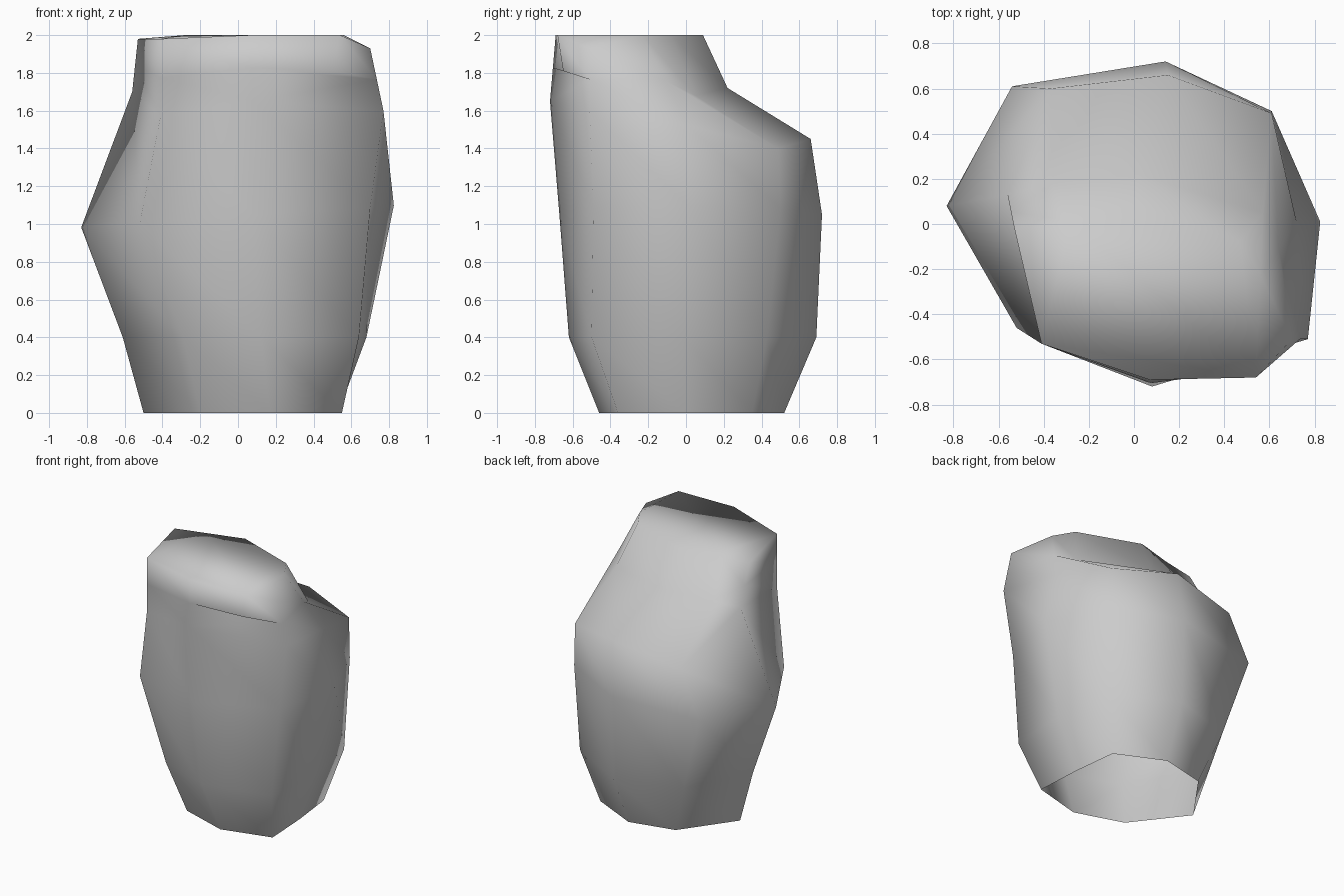
import bpy
import bmesh
from mathutils import Vector

cube = bpy.data.objects.get("Cube")
if cube:
    bpy.data.objects.remove(cube, do_unlink=True)

# Stone colour
stone = bpy.data.materials.new("stone grey")
stone.use_nodes = True
grey = (0.6, 0.6, 0.6, 1.0)
stone.diffuse_color = grey
stone.node_tree.nodes["Principled BSDF"].inputs["Base Color"].default_value = grey

# Eight-sided cross-sections, clockwise from the -x corner
W, NW, N, NE, E, SE, S, SW = range(8)
BASE = [(-.5, .05), (-.22, .44), (.13, .52), (.49, .35),
        (.53, 0), (.55, -.36), (.17, -.46), (-.2, -.34)]
FOOT = [(-.61, .05), (-.36, .54), (.14, .69), (.61, .43),
        (.68, -.02), (.64, -.5), (.12, -.62), (-.29, -.47)]
BELLY = [(-.83, .08), (-.54, .61), (.14, .72), (.61, .5),
         (.825, .01), (.7, -.49), (.08, -.67), (-.52, -.46)]
SHOULDER = [(-.56, .13), (-.37, .6), (.15, .66), (.61, .49),
            (.72, .01), (.77, -.51), (.08, -.72), (-.41, -.53)]
TOP = [(-.53, -.02), (-.28, .01), (0, .09), (.47, -.08),
       (.56, -.23), (.7, -.51), (.07, -.69), (-.41, -.53)]

# Shoulder heights: high at the front, sloping down to the back
SHOULDER_Z = [1.7, 1.35, 1.45, 1.4, 1.52, 1.6, 1.65, 1.57]

# Foot of the crown, where its back meets the sloping shoulder
CROWN_FOOT = {NW: (-.36, .18, 1.72), N: (.02, .22, 1.72), NE: (.57, .05, 1.68)}

# Jutting front corner of the crown, halfway up and at the rim
CORNER = [(.5, -.65, 1.81), (.54, -.68, 2)]


def section(outline, heights):
    """Place a flat outline at the given corner heights."""
    return [Vector((x, y, z)) for (x, y), z in zip(outline, heights)]


shoulder = section(SHOULDER, SHOULDER_Z)
top = section(TOP, [2] * 8)
top[W].z = top[SW].z = 1.98
top[SE].z = 1.93

# Crown wall: straight at the front, pinched in at the back
crown = [low.lerp(high, .5) for low, high in zip(shoulder, top)]
for corner, point in CROWN_FOOT.items():
    crown[corner] = Vector(point)

sections = [
    section(BASE, [0] * 8),
    section(FOOT, [.4] * 8),
    section(BELLY, [1.04 + .07 * x for x, y in BELLY]),
    shoulder,
    crown,
    top,
]

# Rock surface: sections joined by quads, open underneath
bm = bmesh.new()
rings = [[bm.verts.new(point) for point in points] for points in sections]
for lower, upper in zip(rings, rings[1:]):
    for i in range(8):
        j = (i + 1) % 8
        bm.faces.new((lower[i], lower[j], upper[j], upper[i]))

# Extra corner in the front of the crown wall
corner_verts = []
for ring, point in zip(rings[-2:], CORNER):
    edge = bm.edges.get((ring[SE], ring[S]))
    vert = bmesh.utils.edge_split(edge, ring[SE], .3)[1]
    vert.co = point
    corner_verts.append(vert)
bmesh.ops.connect_verts(bm, verts=corner_verts)

# Flat cap with one worn side corner
rim = rings[-1]
bm.faces.new(rim[:SE] + [corner_verts[-1]] + rim[S:])
bm.faces.new((rim[E], rim[SE], corner_verts[-1]))

bmesh.ops.recalc_face_normals(bm, faces=bm.faces)
for face in bm.faces:
    face.smooth = True

mesh = bpy.data.meshes.new("rock")
bm.to_mesh(mesh)
bm.free()
mesh.materials.append(stone)
rock = bpy.data.objects.new("rock", mesh)
bpy.context.collection.objects.link(rock)
